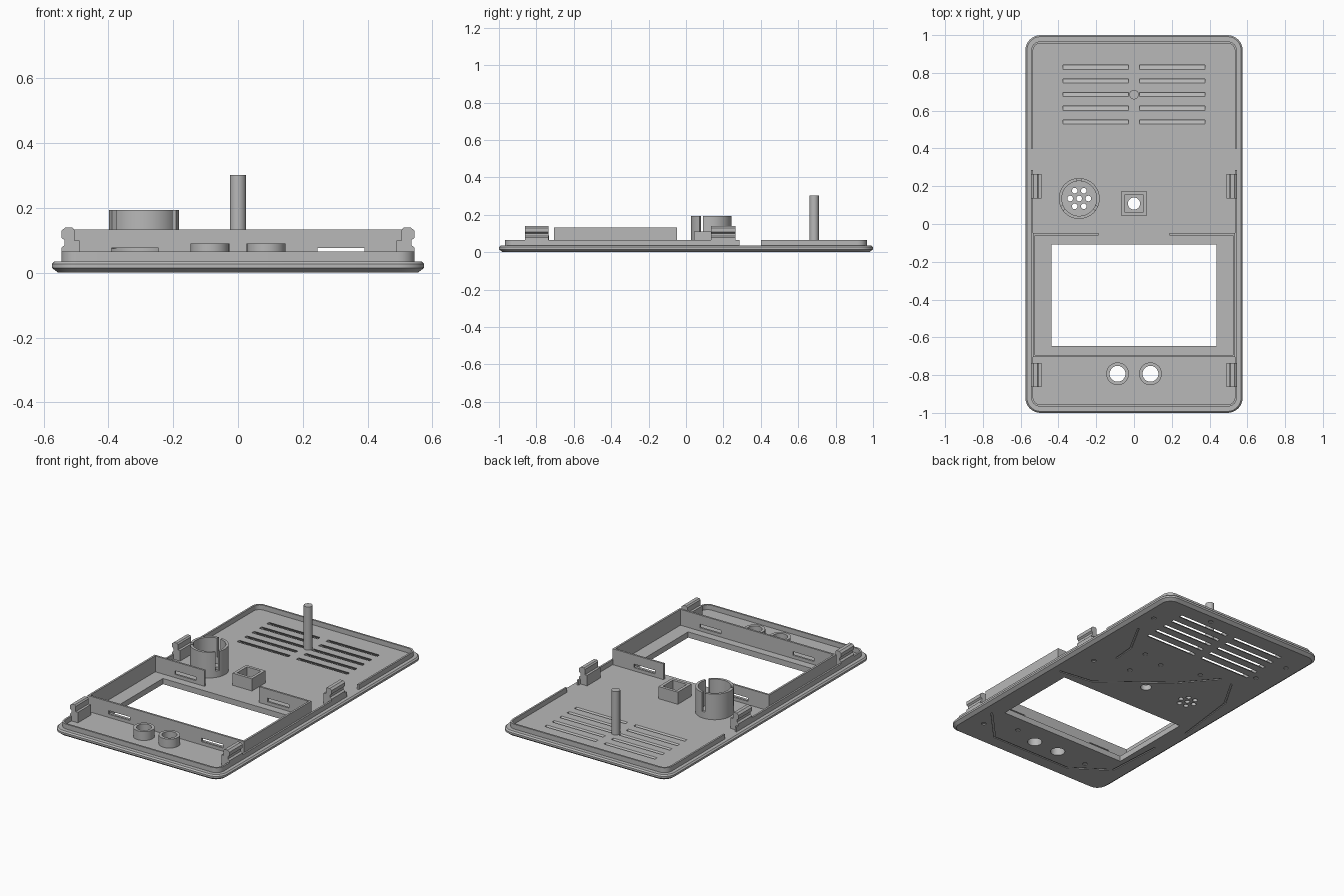
import bpy, bmesh
from math import sin, cos, pi, radians
from mathutils import Vector

if "Cube" in bpy.data.objects:
    bpy.data.objects.remove(bpy.data.objects["Cube"])

grey = bpy.data.materials.new("plain grey plastic")
grey.use_nodes = True
COLOUR = (0.48, 0.48, 0.48, 1)
grey.diffuse_color = COLOUR
grey.node_tree.nodes["Principled BSDF"].inputs["Base Color"].default_value = COLOUR

FLOOR, BASE = 0.035, 0.03   # floor height, and where parts root into it


# Outline loops
def rounded(hx, hy, r, z, n=8):
    pts = []
    for k, (sx, sy) in enumerate([(1, 1), (-1, 1), (-1, -1), (1, -1)]):
        for i in range(n + 1):
            a = (k + i / n) * pi / 2
            pts.append((sx * (hx - r) + r * cos(a), sy * (hy - r) + r * sin(a), z))
    return pts


def circle(cx, cy, r, z, n=40):
    return [(cx + r * cos(2 * pi * i / n), cy + r * sin(2 * pi * i / n), z) for i in range(n)]


def rect(x0, x1, y0, y1, z):
    return [(x0, y0, z), (x1, y0, z), (x1, y1, z), (x0, y1, z)]


# Mesh building
def add_loft(bm, loops, ring=False):
    rows = [[bm.verts.new(p) for p in loop] for loop in loops]
    pairs = list(zip(rows, rows[1:] + rows[:1])) if ring else list(zip(rows, rows[1:]))
    for a, b in pairs:
        for i in range(len(a)):
            j = (i + 1) % len(a)
            bm.faces.new((a[i], a[j], b[j], b[i]))
    if not ring:
        bm.faces.new(rows[0][::-1])
        bm.faces.new(rows[-1])


def make(name, lofts, ring=False):
    bm = bmesh.new()
    for loops in lofts:
        add_loft(bm, loops, ring)
    bmesh.ops.recalc_face_normals(bm, faces=bm.faces)
    me = bpy.data.meshes.new(name)
    bm.to_mesh(me)
    bm.free()
    me.materials.append(grey)
    ob = bpy.data.objects.new(name, me)
    bpy.context.collection.objects.link(ob)
    return ob


def box(x0, x1, y0, y1, z0, z1):
    return [rect(x0, x1, y0, y1, z0), rect(x0, x1, y0, y1, z1)]


def rod(cx, cy, r, z0, z1, n=40):
    return [circle(cx, cy, r, z0, n), circle(cx, cy, r, z1, n)]


def tube(name, shape, outer, inner, z1):
    return make(name, [[shape(outer, BASE), shape(outer, z1), shape(inner, z1), shape(inner, BASE)]], True)


def cut(ob, name, lofts):
    cutter = make(name, lofts)
    cutter.hide_render = True
    cutter.hide_set(True)
    mod = ob.modifiers.new(name, "BOOLEAN")
    mod.object, mod.operation, mod.solver = cutter, "DIFFERENCE", "EXACT"
    mod.use_self = True
    # bake the cut and drop the helper
    deps = bpy.context.evaluated_depsgraph_get()
    baked = bpy.data.meshes.new_from_object(ob.evaluated_get(deps))
    ob.modifiers.clear()
    ob.data = baked
    bpy.data.objects.remove(cutter)


def smooth(ob):
    bpy.ops.object.select_all(action="DESELECT")
    ob.select_set(True)
    bpy.context.view_layer.objects.active = ob
    bpy.ops.object.shade_smooth_by_angle(angle=radians(25))


# Face plate with chamfered rim
plate = make("face_plate", [[rounded(0.575 - i, 1 - i, 0.08 - i, z) for i, z in
                             [(0.02, 0), (0, 0.015), (0, 0.027), (0.008, FLOOR)]]])

# Through holes: window, button holes, socket hole, speaker holes
CUP = (-0.29, 0.135)
holes = [box(-0.437, 0.437, -0.645, -0.108, -0.1, 0.1), rod(0, 0.108, 0.032, -0.1, 0.1)]
holes += [rod(s * 0.087, -0.793, 0.042, -0.1, 0.1) for s in (-1, 1)]
holes.append(rod(*CUP, 0.015, -0.1, 0.1, 20))
for k in range(6):
    a = k * pi / 3
    holes.append(rod(CUP[0] + 0.048 * cos(a), CUP[1] + 0.048 * sin(a), 0.015, -0.1, 0.1, 20))
cut(plate, "through_holes", holes)

# Slanted vent louvres
vents = []
for s in (-1, 1):
    x0, x1 = sorted((s * 0.028, s * 0.377))
    for k in range(5):
        y = 0.54 + k * 0.0725
        vents.append([rect(x0, x1, y + d - 0.011, y + d + 0.011, z)
                      for d, z in [(0.056, -0.014), (0, FLOOR), (-0.016, 0.049)]])
cut(plate, "vent_slots", vents)

# Shallow engraved traces and dots on the underside
traces = [
    [(0.5, -0.07), (0.28, -0.04), (-0.1, 0.26), (-0.27, 0.46)],
    [(0.49, -0.7), (0.3, -0.9), (-0.25, -0.9), (-0.47, -0.75), (-0.49, -0.4)],
    [(-0.36, 0.45), (-0.47, 0.26), (-0.52, -0.15)],
    [(0.47, 0.6), (0.36, 0.4), (0.35, 0.26)],
]
grooves = []
for path in traces:
    for p, q in zip(path, path[1:]):
        a, b = Vector(p), Vector(q)
        d = (b - a).normalized() * 0.005
        n = Vector((-d.y, d.x))
        quad = [a - d - n, b + d - n, b + d + n, a - d + n]
        grooves.append([[(v.x, v.y, z) for v in quad] for z in (-0.01, 0.005)])
dots = [(0.2, 0.2), (0.1, 0.36), (0.25, 0.4), (0.43, 0.15), (0.48, 0.75), (0.45, -0.82),
        (0.25, -0.75), (-0.3, -0.8), (-0.42, 0.6), (-0.48, 0.8), (-0.15, 0.42), (0.2, 0.93)]
grooves += [rod(x, y, 0.014, -0.01, 0.005, 16) for x, y in dots]
cut(plate, "underside_engraving", grooves)
smooth(plate)

# Inner lip with a gap on each side
lip = tube("inner_lip", lambda i, z: rounded(0.545 - i, 0.967 - i, 0.05 - i, z), 0, 0.011, 0.065)
cut(lip, "lip_gaps", [box(-0.7, 0.7, 0.285, 0.4, 0, 0.2)])
smooth(lip)

# Screen frame walls
WALL, TOP = 0.012, 0.133
for s, side in ((-1, "right"), (1, "left")):
    x0, x1 = sorted((s * 0.535, s * (0.535 - WALL)))
    make(side + "_frame_wall", [box(x0, x1, -0.705, -0.048, BASE, TOP)])
    x0, x1 = sorted((s * 0.535, s * 0.187))
    back = make(side + "_back_frame_wall", [box(x0, x1, -0.06, -0.048, BASE, TOP)])
    a, b = sorted((s * 0.245, s * 0.39))
    cut(back, "back_slot", [box(a, b, -0.1, 0, 0.055, 0.077)])
front = make("front_frame_wall", [box(-0.535, 0.535, -0.705, -0.693, BASE, TOP)])
cut(front, "front_slots", [box(a, b, -0.75, -0.65, 0.055, 0.077)
                           for a, b in ((-0.39, -0.245), (0.245, 0.39))])

# Snap clips: notched profile extruded along the side
profile = [(0.49, BASE), (0.49, 0.1), (0.505, 0.1), (0.505, 0.132), (0.512, 0.14), (0.533, 0.14),
           (0.545, 0.13), (0.545, 0.108), (0.535, 0.1), (0.535, 0.086), (0.545, 0.077), (0.545, BASE)]
for s, side in ((-1, "right"), (1, "left")):
    for where, y0, y1 in (("front", -0.862, -0.735), ("back", 0.135, 0.265)):
        make(f"{side}_{where}_clip", [[[(s * x, y, z) for x, z in profile] for y in (y0, y1)]])

# Button collars
for s, side in ((-1, "right"), (1, "left")):
    smooth(tube(side + "_button_collar", lambda r, z: circle(s * 0.087, -0.793, r, z), 0.06, 0.042, 0.09))

# Slotted speaker cup
cup = tube("speaker_cup", lambda r, z: circle(*CUP, r, z, 64), 0.108, 0.092, 0.193)
slots = []
for deg in (90, 210, 330):
    d = Vector((cos(radians(deg)), sin(radians(deg))))
    n = Vector((-d.y, d.x)) * 0.011
    c = Vector(CUP)
    quad = [c + d * 0.07 - n, c + d * 0.13 - n, c + d * 0.13 + n, c + d * 0.07 + n]
    slots.append([[(v.x, v.y, z) for v in quad] for z in (0.075, 0.25)])
cut(cup, "cup_slots", slots)
smooth(cup)

# Square socket and tall post
tube("square_socket", lambda h, z: rect(-h, h, 0.108 - h, 0.108 + h, z), 0.066, 0.048, 0.11)
smooth(make("tall_post", [rod(0, 0.685, 0.025, BASE, 0.302)]))
